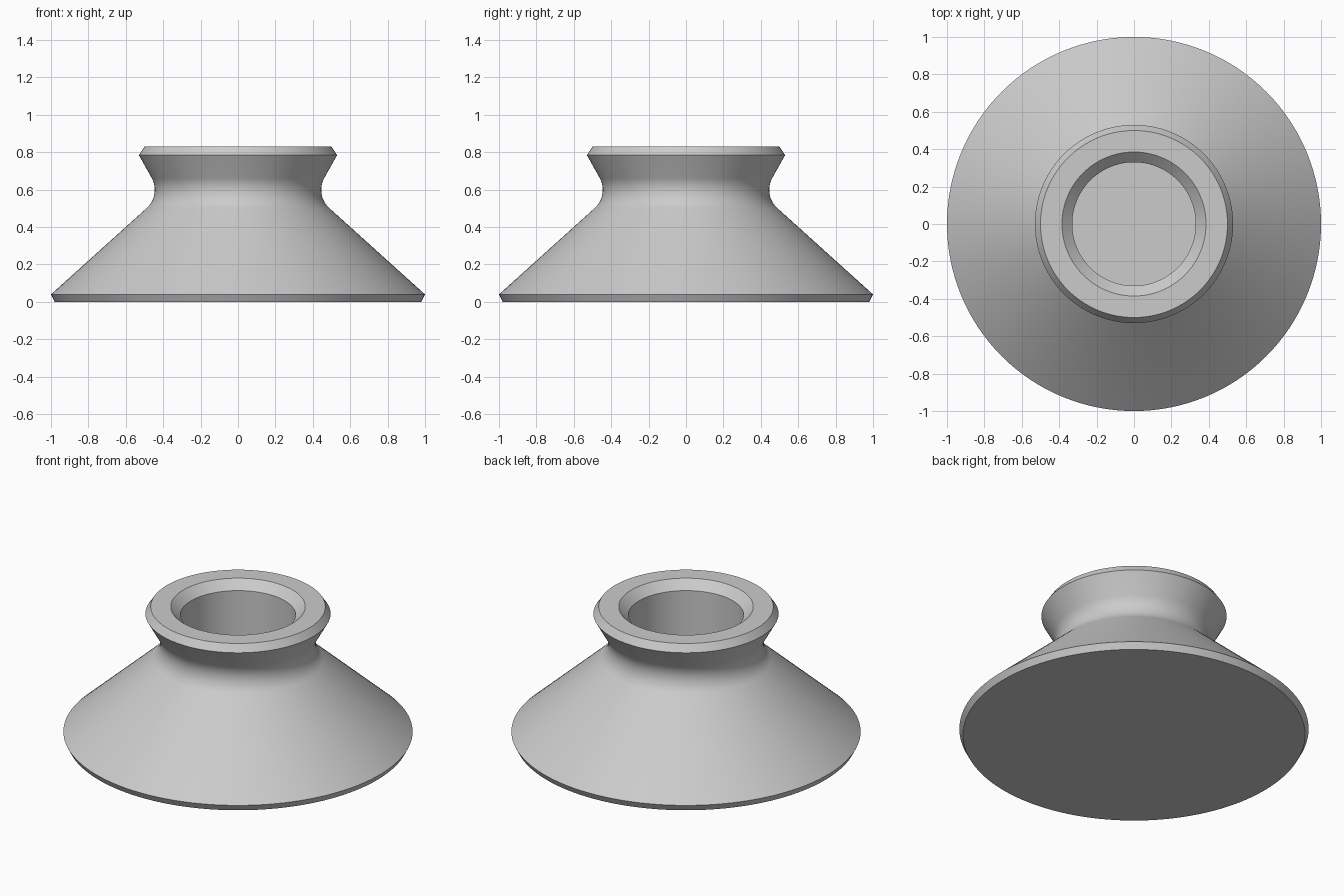
import bpy, bmesh
from math import radians, sin, cos, tau

cube = bpy.data.objects.get("Cube")
if cube:
    bpy.data.objects.remove(cube, do_unlink=True)


def make_material(name, rgb):
    mat = bpy.data.materials.new(name)
    mat.use_nodes = True
    mat.diffuse_color = (*rgb, 1)
    mat.node_tree.nodes["Principled BSDF"].inputs["Base Color"].default_value = (*rgb, 1)
    return mat


def arc(cx, cz, radius, start, end, steps):
    angles = [radians(start + (end - start) * i / steps) for i in range(steps + 1)]
    return [(cx + radius * cos(a), cz + radius * sin(a)) for a in angles]


def lathe(name, profile, mat, segments=128):
    """Revolve an (x, z) profile around the z axis."""
    bm = bmesh.new()
    verts = [bm.verts.new((x, 0, z)) for x, z in profile]
    edges = [bm.edges.new(pair) for pair in zip(verts, verts[1:])]
    bmesh.ops.spin(bm, geom=verts + edges, cent=(0, 0, 0), axis=(0, 0, 1),
                   angle=tau, steps=segments, use_duplicate=False)
    bmesh.ops.remove_doubles(bm, verts=bm.verts, dist=1e-4)
    bmesh.ops.recalc_face_normals(bm, faces=bm.faces)
    mesh = bpy.data.meshes.new(name)
    bm.to_mesh(mesh)
    bm.free()
    mesh.materials.append(mat)
    obj = bpy.data.objects.new(name, mesh)
    bpy.context.collection.objects.link(obj)
    bpy.ops.object.select_all(action="DESELECT")
    obj.select_set(True)
    bpy.context.view_layer.objects.active = obj
    bpy.ops.object.shade_smooth_by_angle(angle=radians(20))
    return obj


# Closed base, conical skirt, then the rounded waist
outside = [(0, 0), (0.98, 0), (1.0, 0.04)]
waist = arc(0.576, 0.599, 0.131, 228, 150.5, 12)
# Flared collar with a bevelled rim
collar = [(0.53, 0.785), (0.50, 0.83)]
# Countersunk blind bore
bore = [(0.385, 0.83), (0.33, 0.777), (0.33, 0.4), (0, 0.4)]

lathe("flared_body", outside + waist + collar + bore,
      make_material("light grey", (0.6, 0.6, 0.6)))
